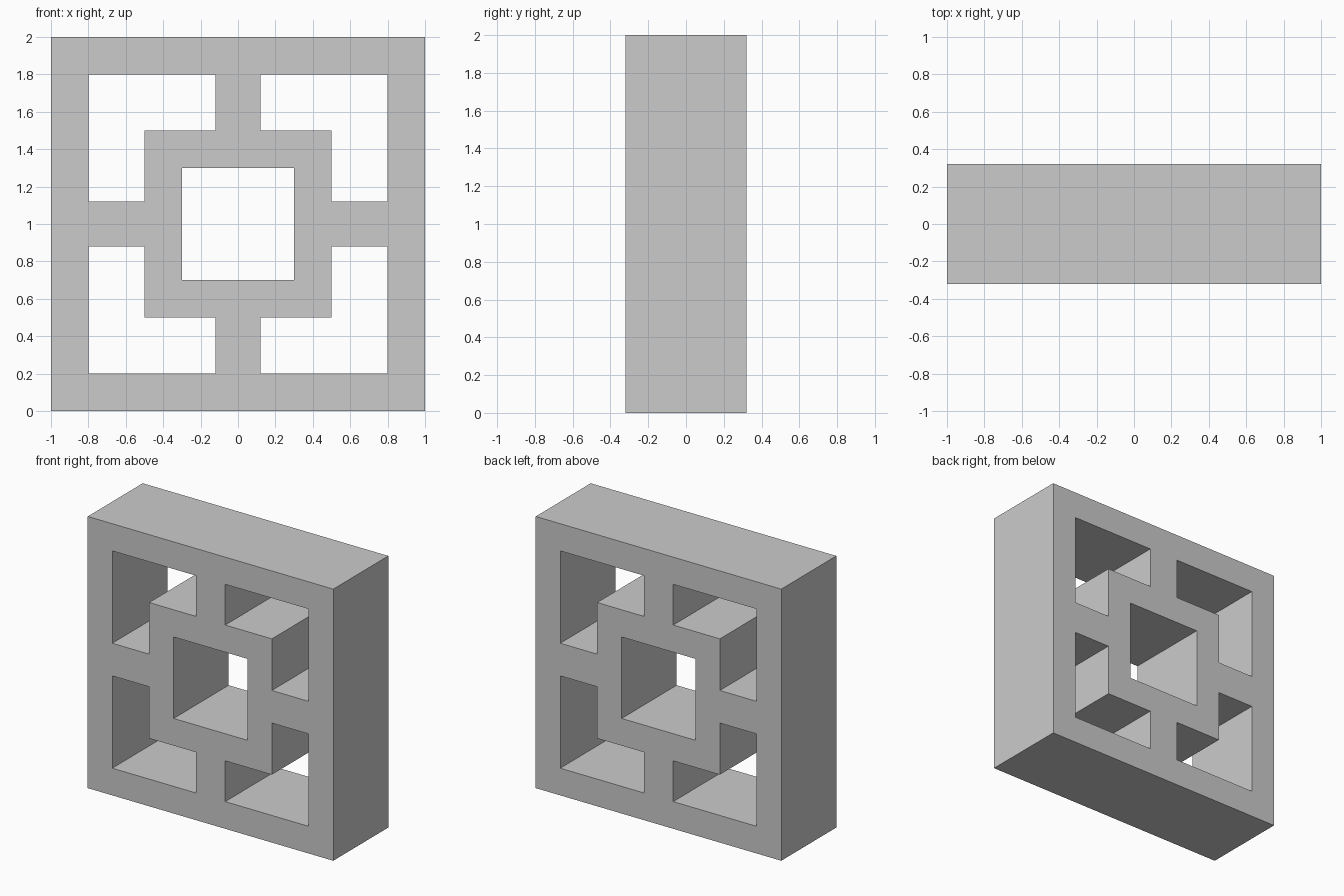
import bpy
import bmesh

if "Cube" in bpy.data.objects:
    bpy.data.objects.remove(bpy.data.objects["Cube"])

OUTER, FRAME_IN = 1.0, 0.8      # outer frame half sizes
RING, HOLE = 0.5, 0.3           # inner square ring half sizes
BAR, DEPTH = 0.12, 0.64         # connecting bar half width, block depth

half = [BAR, HOLE, RING, FRAME_IN, OUTER]
cuts = [-v for v in reversed(half)] + half


def is_solid(x, z):
    r, m = max(abs(x), abs(z)), min(abs(x), abs(z))
    in_frame = r > FRAME_IN
    in_ring = HOLE < r < RING
    in_bar = m < BAR and r > RING
    return in_frame or in_ring or in_bar


# Front pattern: fill the solid cells of a grid
bm = bmesh.new()
verts = {}


def vert(x, z):
    if (x, z) not in verts:
        verts[x, z] = bm.verts.new((x, -DEPTH / 2, z + OUTER))
    return verts[x, z]


for x0, x1 in zip(cuts, cuts[1:]):
    for z0, z1 in zip(cuts, cuts[1:]):
        if is_solid((x0 + x1) / 2, (z0 + z1) / 2):
            bm.faces.new([vert(x0, z0), vert(x1, z0), vert(x1, z1), vert(x0, z1)])

# Extrude the pattern through the block's depth
front = bm.faces[:]
res = bmesh.ops.extrude_face_region(bm, geom=front, use_keep_orig=True)
back = [g for g in res["geom"] if isinstance(g, bmesh.types.BMVert)]
bmesh.ops.translate(bm, vec=(0, DEPTH, 0), verts=back)
bmesh.ops.recalc_face_normals(bm, faces=bm.faces[:])

mesh = bpy.data.meshes.new("breeze_block")
bm.to_mesh(mesh)
bm.free()
block = bpy.data.objects.new("breeze_block", mesh)
bpy.context.collection.objects.link(block)
